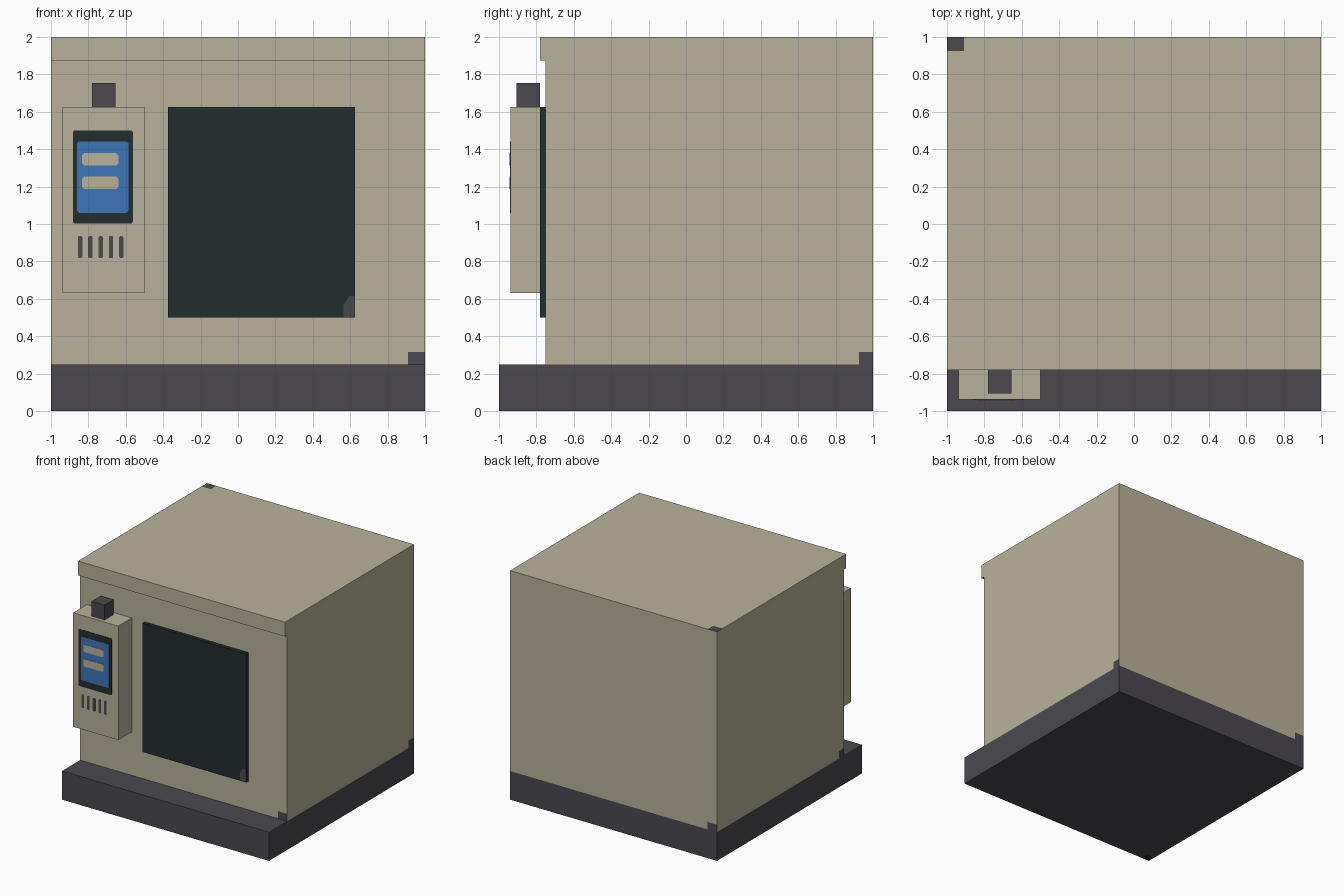
import bpy, bmesh
from mathutils import Vector

old = bpy.data.objects.get("Cube")
if old:
    bpy.data.objects.remove(old, do_unlink=True)


def material(name, r, g, b):
    m = bpy.data.materials.new(name)
    m.use_nodes = True
    m.diffuse_color = (r, g, b, 1)
    bsdf = next(n for n in m.node_tree.nodes if n.type == 'BSDF_PRINCIPLED')
    bsdf.inputs["Base Color"].default_value = (r, g, b, 1)
    bsdf.inputs["Roughness"].default_value = 0.8
    return m


BEIGE = material("warm beige", 0.485, 0.447, 0.328)
GREY = material("dark grey", 0.069, 0.066, 0.076)
GLASS = material("dark teal glass", 0.017, 0.027, 0.028)
BLUE = material("screen blue", 0.047, 0.181, 0.479)


def prism(name, outline, vector, mats, cuts=(), rule=None):
    """Extrude a flat outline, cut it by planes, colour faces by a rule."""
    bm = bmesh.new()
    face = bm.faces.new([bm.verts.new(p) for p in outline])
    ext = bmesh.ops.extrude_face_region(bm, geom=[face], use_keep_orig=True)
    moved = [g for g in ext["geom"] if isinstance(g, bmesh.types.BMVert)]
    bmesh.ops.translate(bm, verts=moved, vec=vector)
    for co, no in cuts:
        geom = bm.verts[:] + bm.edges[:] + bm.faces[:]
        bmesh.ops.bisect_plane(bm, geom=geom, plane_co=co, plane_no=no)
    bmesh.ops.recalc_face_normals(bm, faces=bm.faces)
    if rule:
        for f in bm.faces:
            f.normal_update()
            f.material_index = int(rule(f.calc_center_median(), f.normal))
    mesh = bpy.data.meshes.new(name)
    bm.to_mesh(mesh)
    bm.free()
    for m in mats:
        mesh.materials.append(m)
    obj = bpy.data.objects.new(name, mesh)
    bpy.context.collection.objects.link(obj)
    return obj


def box(name, x, y, z, mats, cuts=(), rule=None):
    outline = [(x[0], y[0], z[0]), (x[1], y[0], z[0]), (x[1], y[0], z[1]), (x[0], y[0], z[1])]
    return prism(name, outline, (0, y[1] - y[0], 0), mats, cuts, rule)


def plate(name, x, z, front, back, mat, c):
    """Thin front-facing plate with clipped corners of size c."""
    (a, b), (d, e) = x, z
    pts = [(a + c, d), (b - c, d), (b, d + c), (b, e - c),
           (b - c, e), (a + c, e), (a, e - c), (a, d + c)]
    return prism(name, [(px, front, pz) for px, pz in pts], (0, back - front, 0), [mat])


X, Y, Z = Vector((1, 0, 0)), Vector((0, 1, 0)), Vector((0, 0, 1))

# Base slab, with a small dark mark under one corner
box("base", (-1, 1), (-1, 1), (0, 0.25), [GREY, GLASS],
    [(X * -0.92, X), (Y * -0.93, Y)],
    lambda c, n: n.z < -0.5 and c.x < -0.92 and c.y < -0.93)


# Cabinet body with overhanging front lip and a grey mark in one corner of each face
def body_mark(c, n):
    if n.z > 0.5:
        return c.x < -0.91 and c.y > 0.925
    if c.z > 0.315 or n.z < -0.5:
        return False
    return ((n.y < -0.5 and c.x > 0.91) or (n.x > 0.5 and c.y > 0.925)
            or (n.y > 0.5 and c.x < -0.91) or (n.x < -0.5 and c.y < -0.68))


profile = [(-0.75, 0.25), (1, 0.25), (1, 2), (-0.781, 2), (-0.781, 1.875), (-0.75, 1.875)]
prism("cabinet_body", [(-1, y, z) for y, z in profile], (2, 0, 0), [BEIGE, GREY],
      [(X * -0.91, X), (X * 0.91, X), (Y * 0.925, Y), (Y * -0.68, Y), (Z * 0.315, Z)],
      body_mark)

# Door window, with a clipped grey mark at its lower corner
corner, slant = Vector((0.565, 0, 0.57)), Vector((0.045, 0, -0.03))
box("door_window", (-0.375, 0.625), (-0.781, -0.75), (0.5, 1.625), [GLASS, GREY],
    [(X * 0.565, X), (Z * 0.615, Z), (corner, slant)],
    lambda c, n: n.y < -0.5 and c.x > 0.565 and c.z < 0.615 and (c - corner).dot(slant) > 0)

# Control box and the knob on top of it
box("control_box", (-0.9375, -0.5), (-0.9375, -0.75), (0.63, 1.625), [BEIGE])
box("control_knob", (-0.78, -0.655), (-0.906, -0.781), (1.625, 1.755), [GREY])

# Screen: dark frame, blue display, two beige bars
plate("screen_frame", (-0.883, -0.562), (1.003, 1.5), -0.9395, -0.9375, GLASS, 0.008)
plate("screen_display", (-0.86, -0.585), (1.06, 1.442), -0.9415, -0.9395, BLUE, 0.01)
for i, z in enumerate((1.188, 1.314)):
    plate(f"screen_bar_{i + 1}", (-0.833, -0.64), (z, z + 0.065), -0.9435, -0.9415, BEIGE, 0.01)

# Row of vent slots below the screen
for i in range(5):
    x = -0.844 + i * 0.055
    plate(f"vent_slot_{i + 1}", (x - 0.012, x + 0.012), (0.818, 0.936), -0.9395, -0.9375, GREY, 0.006)
